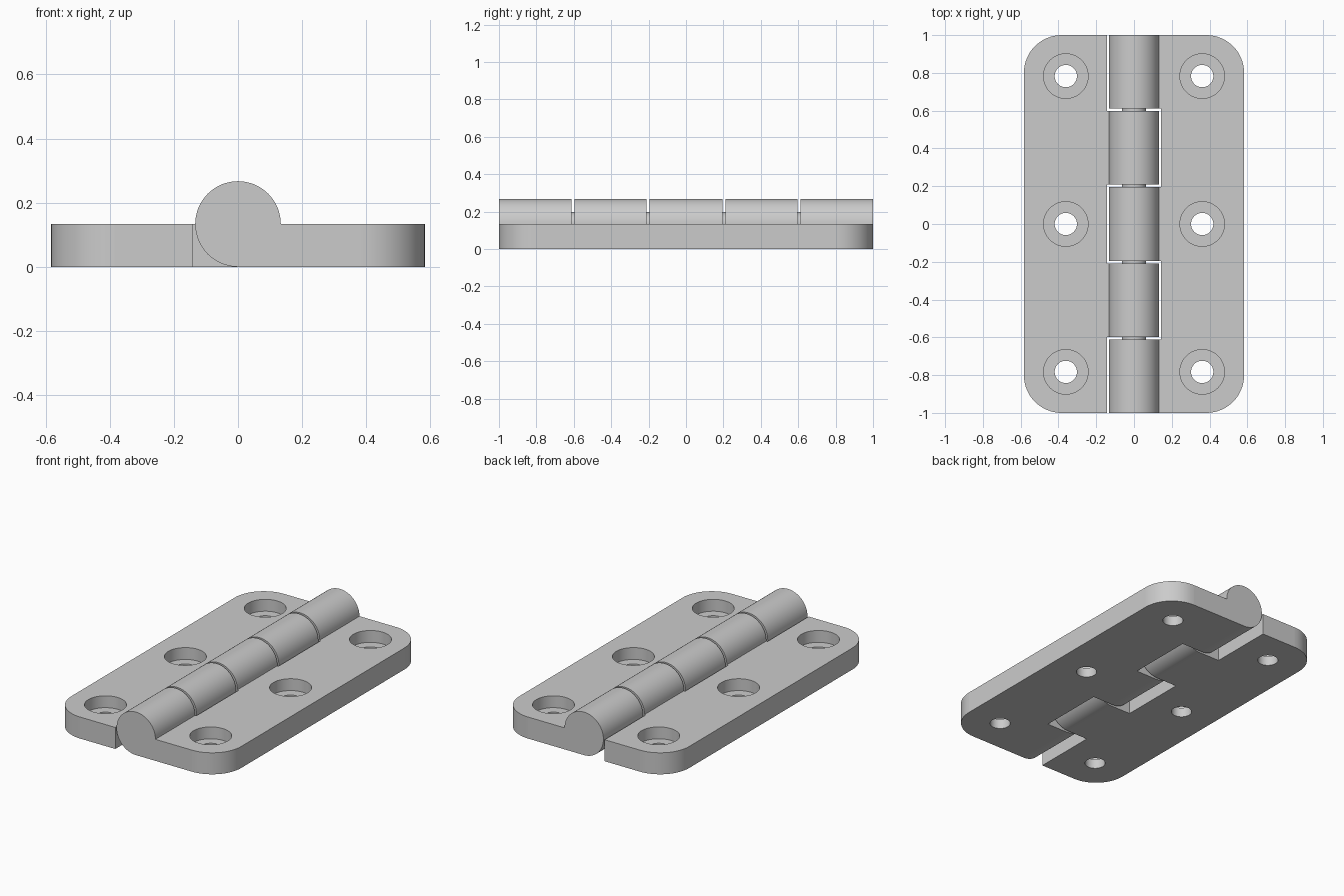
import bpy, bmesh
from math import sin, cos, pi, radians
from mathutils import Vector

cube = bpy.data.objects.get("Cube")
if cube:
    bpy.data.objects.remove(cube, do_unlink=True)

R = 0.1335          # barrel radius, also leaf thickness
EDGE = 0.142        # inner edge of each leaf
WIDTH = 0.583       # outer edge of each leaf
CORNER = 0.2
GAP = 0.007         # half the slit between knuckles
JOINTS = [-1, -0.604, -0.203, 0.203, 0.604, 1]

steel = bpy.data.materials.new("grey_steel")
steel.use_nodes = True
GREY = (0.6, 0.6, 0.6, 1)
steel.diffuse_color = GREY
steel.node_tree.nodes["Principled BSDF"].inputs["Base Color"].default_value = GREY


def arc(cx, cy, r, start, end, n):
    """Points along an arc, angles in degrees."""
    angles = [radians(start + (end - start) * i / n) for i in range(n + 1)]
    return [(cx + r * cos(a), cy + r * sin(a)) for a in angles]


def prism(name, points, direction):
    """Extrude a closed outline of 3D points."""
    bm = bmesh.new()
    face = bm.faces.new([bm.verts.new(p) for p in points])
    top = bmesh.ops.extrude_face_region(bm, geom=[face], use_keep_orig=True)["geom"]
    bmesh.ops.translate(bm, vec=Vector(direction),
                        verts=[v for v in top if isinstance(v, bmesh.types.BMVert)])
    bmesh.ops.recalc_face_normals(bm, faces=bm.faces)
    mesh = bpy.data.meshes.new(name)
    bm.to_mesh(mesh)
    bm.free()
    mesh.materials.append(steel)
    obj = bpy.data.objects.new(name, mesh)
    bpy.context.collection.objects.link(obj)
    return obj


def activate(obj):
    bpy.ops.object.select_all(action='DESELECT')
    obj.select_set(True)
    bpy.context.view_layer.objects.active = obj


def combine(obj, other, operation):
    """Apply a boolean and discard the helper."""
    activate(obj)
    mod = obj.modifiers.new("cut", 'BOOLEAN')
    mod.operation, mod.solver, mod.object = operation, 'EXACT', other
    bpy.ops.object.modifier_apply(modifier=mod.name)
    bpy.data.objects.remove(other, do_unlink=True)


def finish(obj):
    """Smooth the curved walls and keep the flat sides flat."""
    activate(obj)
    bpy.ops.object.shade_smooth_by_angle(angle=radians(30))
    for poly in obj.data.polygons:
        if max(abs(c) for c in poly.normal) > 0.9999:
            poly.use_smooth = False


def cylinder_cutter(x, y, radius, low, high):
    ring = arc(x, y, radius, 0, 360, 48)[:-1]
    return prism("hole_cutter", [(a, b, low) for a, b in ring], (0, 0, high - low))


def leaf(name, side, knuckles):
    # Plate with two rounded outer corners
    c = WIDTH - CORNER
    outline = [(EDGE, -1)] + arc(c, CORNER - 1, CORNER, -90, 0, 16)
    outline += arc(c, 1 - CORNER, CORNER, 0, 90, 16) + [(EDGE, 1)]
    plate = prism(name, [(side * x, y, 0) for x, y in outline], (0, 0, R))

    # Barrel knuckles, each with a foot running into the plate
    profile = arc(0, R, R, 0, 270, 48) + [(EDGE + 0.03, 0), (EDGE + 0.03, R)]
    for k in knuckles:
        y0 = JOINTS[k] + (GAP if k > 0 else 0)
        y1 = JOINTS[k + 1] - (GAP if k < 4 else 0)
        knuckle = prism("knuckle", [(side * x, y0, z) for x, z in profile], (0, y1 - y0, 0))
        combine(plate, knuckle, 'UNION')

    # Counterbored screw holes
    for y in (-0.783, 0, 0.783):
        combine(plate, cylinder_cutter(side * 0.361, y, 0.118, 0.06, 0.3), 'DIFFERENCE')
        combine(plate, cylinder_cutter(side * 0.361, y, 0.059, -0.1, 0.2), 'DIFFERENCE')
    finish(plate)


leaf("left_leaf", 1, (0, 2, 4))
leaf("right_leaf", -1, (1, 3))

# Pin showing in the slits between knuckles
pin = prism("hinge_pin", [(x, -0.8, z) for x, z in arc(0, R, 0.064, 0, 360, 32)[:-1]], (0, 1.6, 0))
finish(pin)
